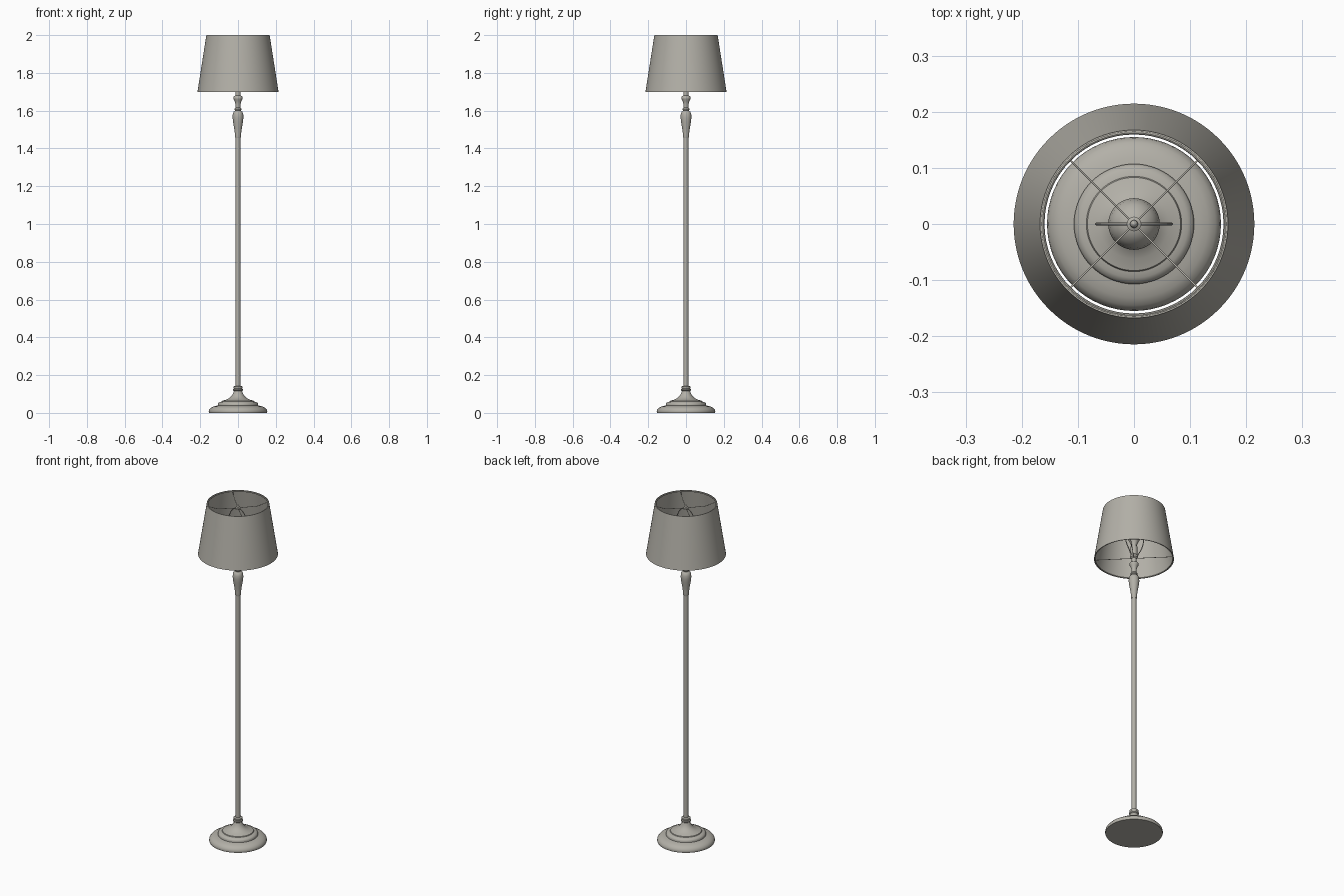
import bpy, math
from mathutils import Vector

if "Cube" in bpy.data.objects:
    bpy.data.objects.remove(bpy.data.objects["Cube"])

mat = bpy.data.materials.new("warm grey")
mat.diffuse_color = (0.45, 0.435, 0.39, 1)
mat.use_nodes = True
mat.node_tree.nodes["Principled BSDF"].inputs["Base Color"].default_value = mat.diffuse_color


def finish(ob, angle=35):
    ob.data.materials.append(mat)
    bpy.ops.object.select_all(action='DESELECT')
    ob.select_set(True)
    bpy.context.view_layer.objects.active = ob
    if ob.type == 'MESH':
        bpy.ops.object.shade_smooth_by_angle(angle=math.radians(angle))
    return ob


def lathe(name, profile, closed=False, n=64):
    """Revolve (radius, z) points, listed bottom to top on the outside."""
    verts, faces = [], []
    for r, z in profile:
        for i in range(n):
            a = 2 * math.pi * i / n
            verts.append((r * math.cos(a), r * math.sin(a), z))
    m = len(profile)
    for j in range(m if closed else m - 1):
        k = (j + 1) % m
        for i in range(n):
            i2 = (i + 1) % n
            faces.append((j * n + i, j * n + i2, k * n + i2, k * n + i))
    if not closed:
        faces.append(tuple(reversed(range(n))))
        faces.append(tuple((m - 1) * n + i for i in range(n)))
    me = bpy.data.meshes.new(name)
    me.from_pydata(verts, [], faces)
    ob = bpy.data.objects.new(name, me)
    bpy.context.collection.objects.link(ob)
    return finish(ob)


def wire(name, points, radius, smooth=False):
    """Round rod through the points."""
    cu = bpy.data.curves.new(name, 'CURVE')
    cu.dimensions = '3D'
    cu.bevel_depth = radius
    cu.bevel_resolution = 2
    cu.use_fill_caps = True
    if smooth:
        sp = cu.splines.new('BEZIER')
        sp.bezier_points.add(len(points) - 1)
        for b, p in zip(sp.bezier_points, points):
            b.co = p
            b.handle_left_type = b.handle_right_type = 'AUTO'
    else:
        sp = cu.splines.new('POLY')
        sp.points.add(len(points) - 1)
        for b, p in zip(sp.points, points):
            b.co = (*p, 1)
    ob = bpy.data.objects.new(name, cu)
    bpy.context.collection.objects.link(ob)
    return finish(ob)


def ring(name, r, z, t):
    bpy.ops.mesh.primitive_torus_add(major_segments=64, minor_segments=8,
                                     major_radius=r, minor_radius=t, location=(0, 0, z))
    ob = bpy.context.object
    ob.name = name
    return finish(ob)


# stepped round foot
lathe("base", [(0.153, 0), (0.155, 0.006), (0.153, 0.016), (0.145, 0.026), (0.132, 0.033),
               (0.118, 0.037), (0.107, 0.039), (0.107, 0.047), (0.104, 0.053), (0.096, 0.058),
               (0.085, 0.060), (0.083, 0.064), (0.062, 0.070), (0.045, 0.079), (0.033, 0.091),
               (0.026, 0.104), (0.022, 0.116), (0.026, 0.120), (0.026, 0.126), (0.022, 0.130),
               (0.024, 0.134), (0.024, 0.140), (0.013, 0.143)])

# pole
lathe("pole", [(0.0125, 0.13), (0.0125, 1.47)], n=32)

# turned neck
lathe("neck", [(0.014, 1.455), (0.016, 1.462), (0.016, 1.475), (0.020, 1.505), (0.026, 1.54),
               (0.0285, 1.562), (0.028, 1.58), (0.023, 1.594), (0.015, 1.60), (0.018, 1.604),
               (0.018, 1.610), (0.013, 1.616), (0.014, 1.635), (0.018, 1.652), (0.024, 1.662),
               (0.025, 1.668), (0.022, 1.675), (0.014, 1.680), (0.013, 1.71)], n=48)

# lamp holder
lathe("socket", [(0.012, 1.70), (0.020, 1.708), (0.021, 1.72), (0.018, 1.724),
                 (0.018, 1.775), (0.015, 1.78)], n=32)

# bulb
lathe("bulb", [(0.014, 1.775), (0.016, 1.79), (0.026, 1.812), (0.038, 1.832), (0.0445, 1.85),
               (0.046, 1.865), (0.043, 1.882), (0.035, 1.897), (0.022, 1.908), (0.009, 1.9125),
               (0.001, 1.913)], n=40)

# harp loop around the bulb
half = [(0.018, 1.715), (0.03, 1.74), (0.056, 1.79), (0.067, 1.85), (0.055, 1.92), (0.025, 1.963)]
pts = [(-x, 0, z) for x, z in half] + [(0, 0, 1.97)] + [(x, 0, z) for x, z in reversed(half)]
wire("harp", pts, 0.0025, True)

# finial holding the shade
lathe("finial", [(0.006, 1.962), (0.013, 1.966), (0.013, 1.974), (0.007, 1.977),
                 (0.007, 1.983), (0.004, 1.989), (0.001, 1.991)], n=24)

# thin tapered shade, open at both ends
lathe("shade", [(0.2145, 1.70), (0.1675, 2.0), (0.1645, 2.0), (0.2115, 1.70)], closed=True, n=96)
ring("top_rim", 0.1625, 1.995, 0.003)
ring("bottom_rim", 0.210, 1.704, 0.003)

# spokes carrying the shade, top and bottom
for i in range(4):
    a = math.pi / 4 + i * math.pi / 2
    d = Vector((math.cos(a), math.sin(a), 0))
    up = Vector((0, 0, 1))
    wire("top_spoke", [d * 0.005 + up * 1.972, d * 0.11 + up * 1.975, d * 0.163 + up * 1.994], 0.0016)
    wire("bottom_spoke", [d * 0.008 + up * 1.704, d * 0.211 + up * 1.704], 0.0016)
